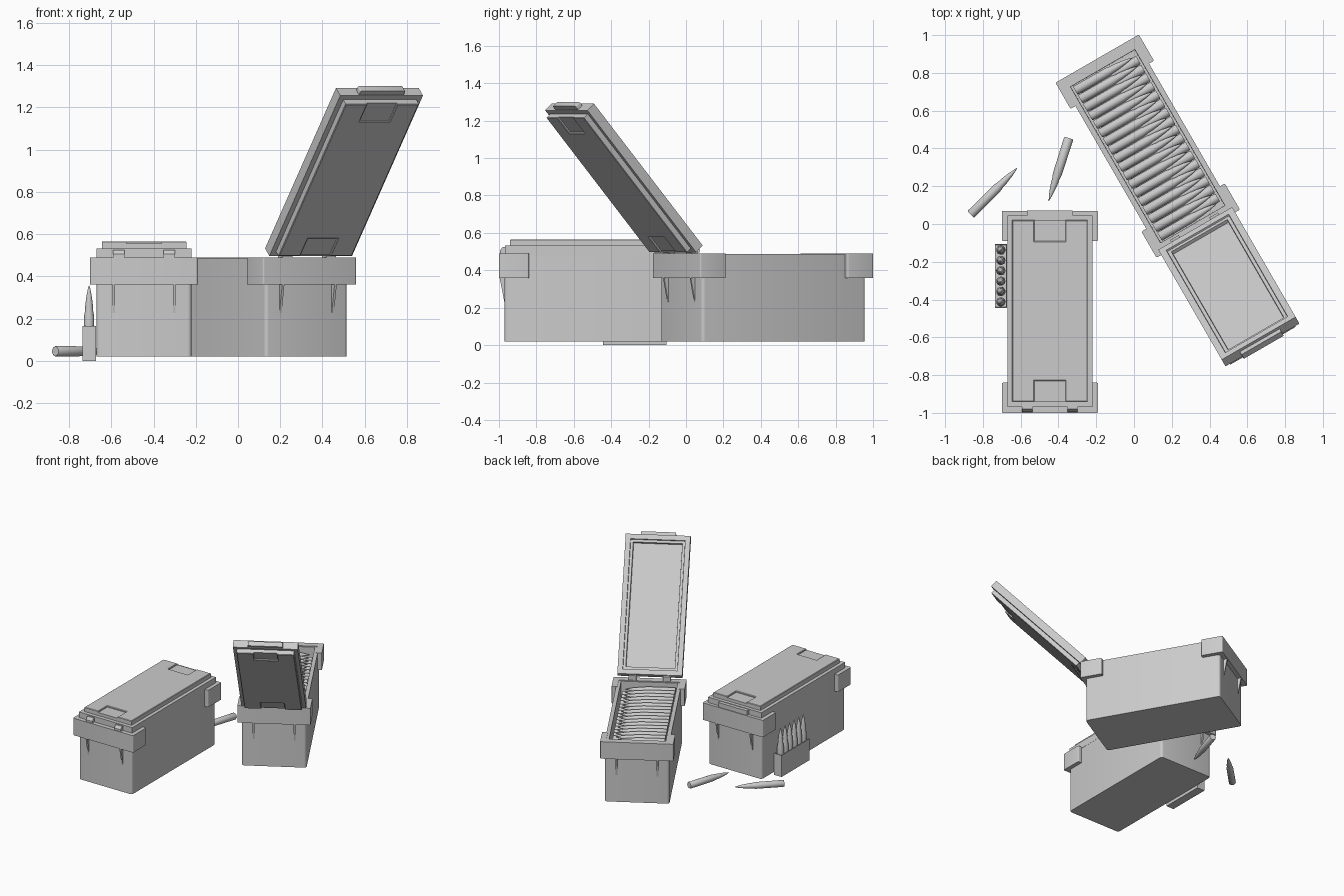
import bpy, bmesh, math
from mathutils import Matrix, Vector

cube = bpy.data.objects.get("Cube")
if cube:
    bpy.data.objects.remove(cube, do_unlink=True)

grey = bpy.data.materials.new("light_grey")
grey.use_nodes = True
colour = (0.6, 0.6, 0.6, 1)
grey.diffuse_color = colour
grey.node_tree.nodes["Principled BSDF"].inputs["Base Color"].default_value = colour

T = Matrix.Translation


def finish(bm, name, matrix):
    """Turn a bmesh into a grey object with sharp edges kept."""
    bmesh.ops.recalc_face_normals(bm, faces=bm.faces)
    mesh = bpy.data.meshes.new(name)
    bm.to_mesh(mesh)
    bm.free()
    mesh.materials.append(grey)
    mesh.shade_smooth()
    mesh.set_sharp_from_angle(angle=math.radians(35))
    return instance(mesh, name, matrix)


def instance(mesh, name, matrix):
    obj = bpy.data.objects.new(name, mesh)
    obj.matrix_world = matrix
    bpy.context.collection.objects.link(obj)
    return obj


def prism(name, outline, z0, z1, matrix, radius=0, steps=(), side=1):
    """Extrude an outline, inset one cap in steps, then round the upright edges."""
    bm = bmesh.new()
    base = bm.faces.new([bm.verts.new((x, y, z0)) for x, y in outline])
    out = bmesh.ops.extrude_face_region(bm, geom=[base])
    top = [v for v in out["geom"] if isinstance(v, bmesh.types.BMVert)]
    bmesh.ops.translate(bm, verts=top, vec=(0, 0, z1 - z0))
    bmesh.ops.recalc_face_normals(bm, faces=bm.faces)
    bm.normal_update()
    upright = [e for e in bm.edges if abs(e.verts[0].co.z - e.verts[1].co.z) > 1e-5]
    cap = max(bm.faces, key=lambda f: f.normal.z * side * f.calc_area())
    for thickness, depth in steps:
        bmesh.ops.inset_region(bm, faces=[cap], thickness=thickness, depth=depth,
                               use_even_offset=True)
        bm.normal_update()
    if radius:
        bmesh.ops.bevel(bm, geom=upright, offset=radius, segments=4,
                        profile=0.5, affect='EDGES')
    return finish(bm, name, matrix)


def rect(w, y0, y1):
    return [(-w, y0), (w, y0), (w, y1), (-w, y1)]


def cartridge(name, matrix):
    """Lathe a case, shoulder and pointed tip standing on z = 0."""
    profile = [(0, 0), (.022, 0), (.025, .005), (.024, .2), (.0195, .225),
               (.0185, .25), (.012, .3), (.006, .33), (0, .35)]
    bm = bmesh.new()
    vs = [bm.verts.new((r, 0, z)) for r, z in profile]
    es = [bm.edges.new(p) for p in zip(vs, vs[1:])]
    bmesh.ops.spin(bm, geom=vs + es, cent=(0, 0, 0), axis=(0, 0, 1),
                   angle=math.tau, steps=14, use_duplicate=False)
    bmesh.ops.remove_doubles(bm, verts=bm.verts, dist=1e-4)
    return finish(bm, name, matrix)


def aim(base, tip):
    d = Vector(tip) - Vector(base)
    return T(base) @ d.to_track_quat('Z', 'Y').to_matrix().to_4x4()


# Maps outline (a, b) and depth c to y, z and x
SIDEWAYS = Matrix(((0, 0, 1, 0), (1, 0, 0, 0), (0, 1, 0, 0), (0, 0, 0, 1)))


def ammo_box(label, place, opening):
    # Hollow body
    prism(label + "_body", rect(.225, -.505, .505), .02, .486, place, .018,
          [(.028, 0), (.002, -.43)])
    for s, end in ((-1, "front"), (1, "back")):
        # Collar wrapping each end
        collar = [(-.255, .375), (-.255, .535), (.255, .535), (.255, .375),
                  (.215, .375), (.215, .485), (-.215, .485), (-.215, .375)]
        prism(f"{label}_{end}_collar", [(x, s * y) for x, y in collar],
              .36, .49, place, .008)
        # Tapered ribs under the collar
        for x in (-.143, .143):
            rib = [(s * .5, .362), (s * .532, .362), (s * .5, .2)]
            prism(f"{label}_{end}_rib", rib, -.006, .006, place @ T((x, 0, 0)) @ SIDEWAYS)
    # Hinge knuckles
    pivot = Vector((0, -.515, .505))
    for x in (-.12, .12):
        knuckle = [(-.53, .485), (-.53, .505), (-.515, .525), (-.49, .525), (-.49, .485)]
        prism(label + "_hinge", knuckle, -.027, .027, place @ T((x, 0, 0)) @ SIDEWAYS)
    # Lid parts swing about the hinge
    lid = place @ T(pivot) @ Matrix.Rotation(math.radians(opening), 4, 'X') @ T(-pivot)
    prism(label + "_lid_rim", rect(.226, -.503, .511), .478, .532, lid, 0,
          [(.035, 0), (.002, -.01), (.018, 0), (.002, -.02)], side=-1)
    a, b, n = -.475, .485, .11
    panel = [(-.2, a), (-.082, a), (-.082, a + n), (.082, a + n), (.082, a), (.2, a),
             (.2, b), (.082, b), (.082, b - n), (-.082, b - n), (-.082, b), (-.2, b)]
    prism(label + "_lid_panel", panel, .53, .562, lid, 0, [(.004, .003)])
    for y0, y1 in ((a, a + n), (b - n, b)):
        prism(label + "_lid_tab", rect(.083, y0, y1), .53, .555, lid)
    # Latch bar on the free edge
    prism(label + "_latch", rect(.122, .505, .537), .494, .528, lid, .006)


closed_place = T((-.445, -.465, 0))
open_place = T((.0725, .412, 0)) @ Matrix.Rotation(math.radians(30), 4, 'Z')
ammo_box("closed_box", closed_place, 0)
ammo_box("open_box", open_place, 131.5)

# Loose cartridges on the ground
loose = cartridge("loose_cartridge_a", aim((-.865, .05, .045), (-.62, .295, .045)))
mesh = loose.data
instance(mesh, "loose_cartridge_b", aim((-.345, .455, .045), (-.452, .12, .045)))

# Two layers packed in the open box
count, pitch = 18, .0525
for i in range(count):
    y = (i - (count - 1) / 2) * pitch
    instance(mesh, "packed_cartridge",
             open_place @ aim((-.185, y, .44), (.165, y, .44)))
    if i < count - 1:
        y += pitch / 2
        instance(mesh, "lower_cartridge",
                 open_place @ aim((.185, y, .41), (-.165, y, .41)))

# Clip with a row of upright cartridges
clip_place = T((-.705, -.275, 0))
prism("clip", rect(.032, -.17, .17), 0, .165, clip_place, 0, [(.004, 0), (.001, -.02)])
for i in range(6):
    instance(mesh, "clip_cartridge", clip_place @ T((0, (i - 2.5) * .055, .01)))
